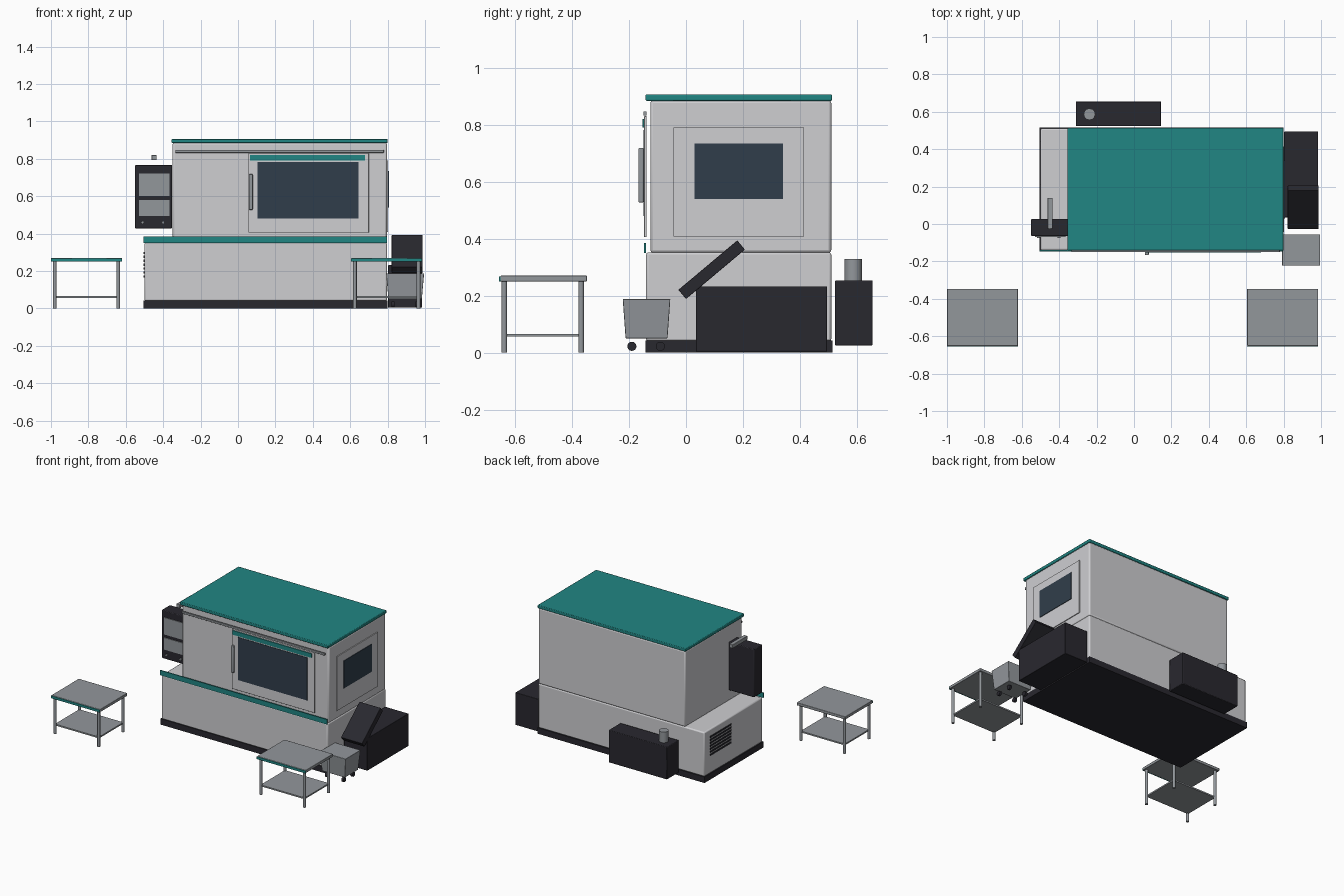
import bpy, bmesh, math
from mathutils import Vector

cube = bpy.data.objects.get("Cube")
if cube:
    bpy.data.objects.remove(cube, do_unlink=True)


def material(name, rgb):
    m = bpy.data.materials.new(name)
    m.use_nodes = True
    m.diffuse_color = (*rgb, 1)
    bsdf = next(n for n in m.node_tree.nodes if n.type == 'BSDF_PRINCIPLED')
    bsdf.inputs["Base Color"].default_value = (*rgb, 1)
    return m


SHELL = material("light grey paint", (0.62, 0.62, 0.64))
TEAL = material("teal paint", (0.015, 0.24, 0.23))
DARK = material("charcoal", (0.022, 0.021, 0.028))
STEEL = material("steel", (0.29, 0.31, 0.33))
GLASS = material("tinted glass", (0.03, 0.048, 0.07))


def finish(name, bm, mat, bevel=0.0):
    """Turn a bmesh into a shaded object with optional rounded edges."""
    bmesh.ops.recalc_face_normals(bm, faces=bm.faces)
    mesh = bpy.data.meshes.new(name)
    bm.to_mesh(mesh)
    bm.free()
    mesh.materials.append(mat)
    ob = bpy.data.objects.new(name, mesh)
    bpy.context.collection.objects.link(ob)
    if bevel:
        mod = ob.modifiers.new("rounded edges", 'BEVEL')
        mod.width, mod.segments = bevel, 2
    bpy.ops.object.select_all(action='DESELECT')
    ob.select_set(True)
    bpy.context.view_layer.objects.active = ob
    bpy.ops.object.shade_smooth_by_angle(angle=math.radians(35))
    return ob


def box(name, xs, ys, zs, mat, bevel=0.0, taper=1.0, tilt=0.0):
    """Box from x, y, z ranges; taper shrinks the bottom, tilt turns about x."""
    bm = bmesh.new()
    bmesh.ops.create_cube(bm, size=1)
    spans = (xs, ys, zs)
    for v in bm.verts:
        s = taper if v.co.z < 0 else 1
        v.co = Vector((v.co.x * s, v.co.y * s, v.co.z))
        v.co = Vector([c * (b - a) for c, (a, b) in zip(v.co, spans)])
    ob = finish(name, bm, mat, bevel)
    ob.location = [(a + b) / 2 for a, b in spans]
    ob.rotation_euler.x = tilt
    return ob


def cylinder(name, centre, radius, length, mat, axis='Z', sides=16):
    bm = bmesh.new()
    bmesh.ops.create_cone(bm, cap_ends=True, segments=sides,
                          radius1=radius, radius2=radius, depth=length)
    ob = finish(name, bm, mat)
    ob.location = centre
    if axis == 'X':
        ob.rotation_euler.y = math.pi / 2
    elif axis == 'Y':
        ob.rotation_euler.x = math.pi / 2
    return ob


# Machine housing
box("plinth", (-0.505, 0.8), (-0.142, 0.515), (0, 0.042), DARK)
box("lower_body", (-0.5, 0.797), (-0.14, 0.51), (0.04, 0.352), SHELL, 0.008)
box("upper_body", (-0.35, 0.797), (-0.125, 0.51), (0.35, 0.886), SHELL, 0.01)
box("roof", (-0.355, 0.8), (-0.142, 0.513), (0.884, 0.906), TEAL, 0.004)
box("front_band", (-0.505, 0.797), (-0.147, -0.14), (0.35, 0.385), TEAL)

# Sliding front door
box("door_rail", (-0.335, 0.78), (-0.15, -0.138), (0.832, 0.847), STEEL, 0.002)
box("door", (0.055, 0.7), (-0.147, -0.138), (0.405, 0.83), SHELL, 0.002)
box("door_window", (0.105, 0.645), (-0.15, -0.146), (0.48, 0.782), GLASS)
box("door_stripe", (0.065, 0.68), (-0.153, -0.146), (0.791, 0.82), TEAL)
box("door_handle", (0.059, 0.079), (-0.167, -0.149), (0.527, 0.718), STEEL, 0.004)

# Side window panel
box("side_panel", (0.796, 0.803), (-0.043, 0.415), (0.408, 0.79), SHELL)
box("side_window", (0.802, 0.807), (0.03, 0.34), (0.54, 0.734), GLASS)

# Vent slots on the right end
for i in range(7):
    z = 0.165 + i * 0.021
    box(f"vent_slot_{i + 1}", (-0.504, -0.498), (0.21, 0.445), (z, z + 0.012), DARK)

# Control panel and its arm
box("control_panel", (-0.55, -0.352), (-0.065, 0.027), (0.428, 0.768), DARK, 0.005)
box("upper_screen", (-0.53, -0.365), (-0.07, -0.064), (0.602, 0.722), STEEL)
box("lower_screen", (-0.53, -0.365), (-0.07, -0.064), (0.495, 0.58), STEEL)
for i, x in enumerate((-0.51, -0.4)):
    cylinder(f"control_knob_{i + 1}", (x, -0.068, 0.46), 0.008, 0.012, STEEL, 'Y')
box("panel_arm", (-0.462, -0.435), (-0.027, 0.14), (0.793, 0.82), STEEL, 0.003)

# Chip conveyor
box("conveyor_tank", (0.803, 0.985), (0.035, 0.495), (0.004, 0.233), DARK, 0.003)
box("conveyor_chute", (0.822, 0.987), (-0.045, 0.225), (0.27, 0.312), DARK, 0.002,
    tilt=math.radians(40))

# Chip bin on casters
box("chip_bin", (0.792, 0.995), (-0.222, -0.055), (0.05, 0.188), STEEL, 0.002, taper=0.88)
for x in (0.83, 0.958):
    for y in (-0.19, -0.09):
        cylinder("bin_caster", (x, y, 0.022), 0.016, 0.016, DARK, 'X')

# Coolant unit behind the machine
box("coolant_unit", (-0.31, 0.145), (0.523, 0.655), (0.025, 0.254), DARK, 0.004)
cylinder("coolant_pump", (-0.238, 0.587, 0.29), 0.031, 0.078, STEEL, sides=12)


def table(side, x0, x1):
    box(f"{side}_table_top", (x0, x1), (-0.652, -0.347), (0.25, 0.27), STEEL, 0.003)
    box(f"{side}_table_trim", (x0, x1), (-0.656, -0.651), (0.25, 0.267), TEAL)
    box(f"{side}_table_shelf", (x0 + 0.018, x1 - 0.018), (-0.638, -0.367),
        (0.056, 0.066), STEEL)
    for x in (x0 + 0.02, x1 - 0.02):
        for y in (-0.638, -0.368):
            cylinder(f"{side}_table_leg", (x, y, 0.126), 0.01, 0.252, STEEL, sides=12)


# Work tables on both sides
table("right", -1.0, -0.62)
table("left", 0.605, 0.985)
